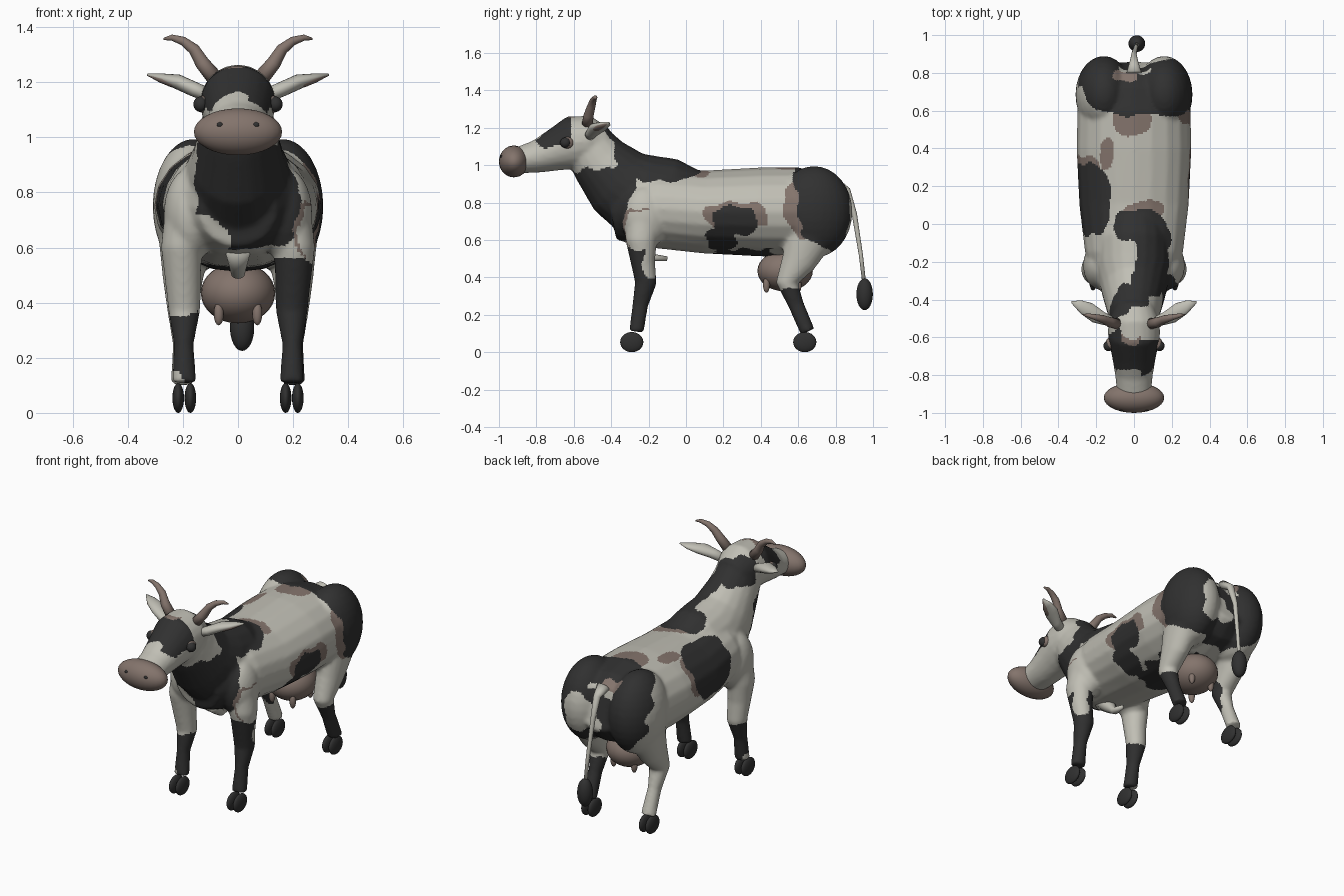
import bpy, bmesh, math
from mathutils import Vector, Matrix

default_cube = bpy.data.objects.get("Cube")
if default_cube:
    bpy.data.objects.remove(default_cube, do_unlink=True)


def make_material(name, colour):
    material = bpy.data.materials.new(name)
    material.use_nodes = True
    material.diffuse_color = colour
    material.node_tree.nodes["Principled BSDF"].inputs["Base Color"].default_value = colour
    return material


white = make_material("cream white", (.53, .52, .46, 1))
black = make_material("soft black", (.03, .03, .03, 1))
brown = make_material("grey brown", (.23, .175, .15, 1))
X_AXIS, Y_AXIS = Vector((1, 0, 0)), Vector((0, 1, 0))


def add_loft(bm, rings, side=1, across=X_AXIS, segments=20):
    """Closed tube through rings of (x, y, z, half width, half depth)."""
    centres = [Vector((side * r[0], r[1], r[2])) for r in rings]
    loops = []
    for i, centre in enumerate(centres):
        tangent = centres[min(i + 1, len(rings) - 1)] - centres[max(i - 1, 0)]
        depth = tangent.cross(across).normalized()
        loop = []
        for k in range(segments):
            angle = math.tau * k / segments
            offset = across * rings[i][3] * math.cos(angle) + depth * rings[i][4] * math.sin(angle)
            loop.append(bm.verts.new(centre + offset))
        loops.append(loop)
    faces = [bm.faces.new(loops[0]), bm.faces.new(loops[-1])]
    for lower, upper in zip(loops, loops[1:]):
        for k in range(segments):
            n = (k + 1) % segments
            faces.append(bm.faces.new((lower[k], lower[n], upper[n], upper[k])))
    bmesh.ops.recalc_face_normals(bm, faces=faces)


def add_ball(bm, centre, radii, side=1):
    x, y, z = centre
    place = Matrix.Translation((side * x, y, z)) @ Matrix.Diagonal((*radii, 1))
    bmesh.ops.create_uvsphere(bm, u_segments=28, v_segments=16, radius=1, matrix=place)


def finish(bm, name, material):
    mesh = bpy.data.meshes.new(name)
    for face in bm.faces:
        face.smooth = True
    bm.to_mesh(mesh)
    bm.free()
    mesh.materials.append(material)
    obj = bpy.data.objects.new(name, mesh)
    bpy.context.scene.collection.objects.link(obj)
    return obj


def ball(name, centre, radii, material, side=1):
    bm = bmesh.new()
    add_ball(bm, centre, radii, side)
    return finish(bm, name, material)


def loft(name, rings, material, side=1, across=X_AXIS):
    bm = bmesh.new()
    add_loft(bm, rings, side, across)
    return finish(bm, name, material)


# Torso, neck, head and legs, fused into one skin
torso = [(0, -.40, .74, .14, .14), (0, -.3, .76, .22, .19), (0, -.15, .77, .26, .215),
         (0, .1, .75, .29, .222), (0, .4, .75, .305, .238), (0, .6, .75, .3, .24),
         (0, .75, .76, .23, .2), (0, .83, .78, .14, .13)]
neck = [(0, -.52, 1.1, .125, .14), (0, -.46, 1.02, .14, .16), (0, -.36, .91, .17, .2),
        (0, -.24, .83, .2, .235), (0, -.08, .8, .2, .235), (0, .04, .79, .17, .19)]
head = [(0, -.9, 1.025, .09, .07), (0, -.8, 1.045, .1, .087), (0, -.7, 1.08, .117, .113),
        (0, -.6, 1.12, .137, .145), (0, -.52, 1.13, .137, .135), (0, -.43, 1.11, .1, .09)]
front_leg = [(.19, -.22, .78, .07, .1), (.205, -.24, .6, .075, .085), (.2, -.23, .48, .065, .065),
             (.195, -.215, .37, .058, .058), (.197, -.245, .25, .036, .042), (.195, -.265, .11, .044, .039)]
rear_leg = [(.19, .67, .65, .1, .14), (.2, .6, .48, .072, .092), (.2, .54, .37, .057, .06),
            (.2, .59, .25, .037, .042), (.2, .65, .11, .044, .04)]
bm = bmesh.new()
for rings in (torso, neck, head):
    add_loft(bm, rings)
for side in (-1, 1):
    add_loft(bm, front_leg, side)
    add_loft(bm, rear_leg, side)
    add_ball(bm, (.16, .685, .75), (.15, .205, .245), side)
    add_ball(bm, (.17, -.22, .72), (.1, .13, .17), side)
body = finish(bm, "body", white)
body.data.materials.append(black)
body.data.materials.append(brown)
remesh = body.modifiers.new("fuse", "REMESH")
remesh.mode = "VOXEL"
remesh.voxel_size = .0105
soften = body.modifiers.new("soften", "SMOOTH")
soften.factor = .5
soften.iterations = 7
bpy.context.view_layer.update()
fused = bpy.data.meshes.new_from_object(body.evaluated_get(bpy.context.evaluated_depsgraph_get()))
body.modifiers.clear()
body.data = fused

# Coat markings: rounded boxes of colour, later ones painted over earlier ones
W, B, N = range(3)
rear_coat = [
    (N, (.3, .76, .82), (.1, .24, .22)), (N, (0, .55, .99), (.1, .08, .08)),
    (B, (.05, .82, .82), (.34, .26, .29)),
    (W, (.09, .9, .72), (.12, .07, .15)), (N, (-.05, .79, .95), (.06, .04, .08)),
    (W, (0, .86, .92), (.09, .065, .08)),
    (B, (.05, .37, .51), (.24, .25, .043)),
    (N, (.3, .27, .73), (.12, .17, .07)), (B, (.3, .26, .7), (.12, .12, .08)),
    (B, (.27, .19, .59), (.15, .08, .08)),
    (N, (-.14, .37, .97), (.04, .08, .06)), (N, (-.26, .25, .84), (.14, .11, .12)),
    (B, (-.25, .13, .85), (.14, .19, .18)),
    (W, (.2, .62, .45), (.16, .2, .12)), (W, (-.2, .62, .4), (.16, .2, .16)),
    (B, (-.15, .52, .34), (.06, .07, .13)),
]
front_coat = [
    (B, (.04, -.45, .78), (.22, .19, .21)), (B, (-.05, -.52, .93), (.13, .1, .08)),
    (B, (.12, -.33, .88), (.12, .06, .13)),
    (N, (.07, .04, .99), (.12, .08, .06)), (B, (.12, -.14, 1.01), (.13, .21, .1)),
    (B, (.03, -.01, 1.0), (.13, .09, .08)), (W, (-.05, -.16, 1.03), (.06, .07, .06)),
    (B, (.07, -.31, 1.08), (.08, .08, .1)), (B, (0, -.38, 1.14), (.08, .07, .1)),
    (B, (-.08, -.44, 1.16), (.07, .07, .09)),
    (N, (.28, -.25, .66), (.1, .1, .11)), (W, (.29, -.23, .65), (.12, .1, .11)),
    (W, (-.25, -.36, .75), (.1, .14, .25)), (W, (-.15, -.4, .59), (.12, .14, .12)),
    (B, (0, -.71, 1.185), (.2, .115, .095)), (B, (-.05, -.62, 1.2), (.1, .06, .1)),
    (N, (-.02, -.59, 1.27), (.06, .05, .04)), (W, (-.02, -.56, 1.27), (.06, .05, .04)),
    (W, (-.025, -.84, 1.1), (.065, .09, .07)),
]
leg_coat = [
    (B, (.2, -.25, .25), (.15, .2, .31)), (B, (-.2, -.25, .2), (.15, .2, .16)),
    (W, (.26, -.18, .48), (.06, .05, .1)), (W, (-.23, -.28, .13), (.03, .04, .03)),
    (B, (.2, .6, .2), (.15, .2, .14)),
]


def coat_colour(point):
    wobble = .009 * Vector((math.sin(47 * point.z), math.sin(41 * point.z + 30 * point.x),
                            math.sin(43 * point.y + 25 * point.x)))
    colour = W
    for index, centre, radii in rear_coat + front_coat + leg_coat:
        offset = point + wobble - Vector(centre)
        if sum(abs(d / r) ** 3 for d, r in zip(offset, radii)) < 1:
            colour = index
    return colour


for polygon in body.data.polygons:
    polygon.material_index = coat_colour(polygon.center)
    polygon.use_smooth = True

# Muzzle and udder
ball("muzzle", (0, -.92, 1.02), (.16, .08, .085), brown)
ball("udder", (0, .53, .435), (.135, .148, .11), brown)

# Belly flap
loft("belly_flap", [(0, -.28, .6, .05, .04), (0, -.21, .545, .035, .035),
                    (0, -.17, .505, .025, .02), (0, -.1, .5, .01, .012)], white)

# Tail with dark switch
loft("tail", [(0, .8, .9, .04, .03), (0, .86, .865, .022, .02), (0, .9, .74, .014, .014),
              (.01, .935, .52, .011, .011), (.015, .955, .35, .01, .01)], white)
ball("tail_switch", (.015, .955, .31), (.044, .044, .085), black)

# Paired parts
horn = [(.08, -.53, 1.21, .03, .03), (.13, -.52, 1.27, .027, .026), (.16, -.505, 1.32, .022, .021),
        (.2, -.495, 1.35, .017, .016), (.24, -.485, 1.362, .011, .011), (.27, -.48, 1.357, .004, .004)]
ear = [(.1, -.52, 1.15, .025, .025), (.16, -.5, 1.175, .035, .027), (.22, -.47, 1.202, .05, .027),
       (.28, -.44, 1.216, .036, .016), (.33, -.415, 1.228, .006, .004)]
inner_ear = [(.2, -.492, 1.186, .012, .008), (.24, -.475, 1.198, .025, .016),
             (.28, -.452, 1.211, .025, .013), (.325, -.42, 1.226, .006, .004)]
for side, label in ((1, "left"), (-1, "right")):
    loft(label + "_horn", horn, brown, side, Y_AXIS)
    loft(label + "_ear", ear, white, side, Y_AXIS)
    loft(label + "_inner_ear", inner_ear, brown, side, Y_AXIS)
    ball(label + "_eyelid", (.128, -.635, 1.12), (.022, .034, .031), brown, side)
    ball(label + "_eye", (.135, -.645, 1.12), (.027, .028, .028), black, side)
    ball(label + "_nostril", (.065, -.984, 1.045), (.012, .008, .01), black, side)
    for y, place in ((.43, "front"), (.6, "rear")):
        ball(label + "_" + place + "_teat", (.07, y, .36), (.018, .018, .042), brown, side)
    for y, place in ((-.29, "front"), (.635, "rear")):
        for x, toe in ((.173, "inner"), (.217, "outer")):
            ball("_".join((label, place, toe, "hoof")), (x, y, .054), (.021, .062, .054), black, side)
